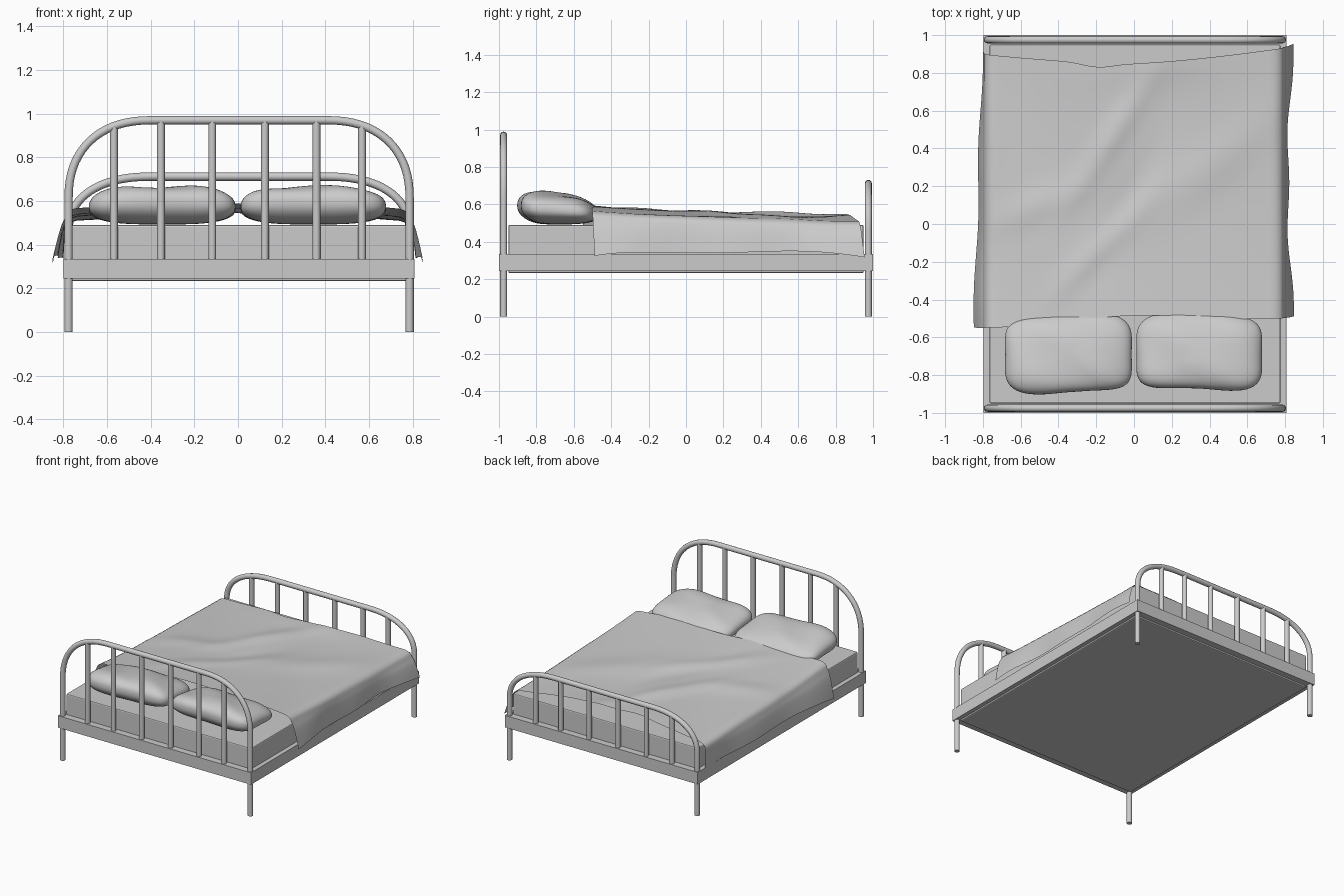
import bpy, bmesh, math
from mathutils import Vector

cube = bpy.data.objects.get("Cube")
if cube:
    bpy.data.objects.remove(cube, do_unlink=True)

grey = bpy.data.materials.new("plain grey")
grey.use_nodes = True
grey.diffuse_color = (0.6, 0.6, 0.6, 1)
grey.node_tree.nodes["Principled BSDF"].inputs["Base Color"].default_value = (0.6, 0.6, 0.6, 1)

MID = 0.005  # centre line of the bedstead


def finish(name, bm, smooth=False):
    mesh = bpy.data.meshes.new(name)
    bm.to_mesh(mesh)
    bm.free()
    mesh.materials.append(grey)
    obj = bpy.data.objects.new(name, mesh)
    bpy.context.collection.objects.link(obj)
    if smooth:
        for p in mesh.polygons:
            p.use_smooth = True
    return obj


def add_box(bm, lo, hi):
    lo, hi = Vector(lo), Vector(hi)
    for v in bmesh.ops.create_cube(bm, size=1)["verts"]:
        v.co = Vector(v.co[i] * (hi[i] - lo[i]) + (lo[i] + hi[i]) / 2 for i in range(3))
        v.co.x += MID


def tube(name, points, radius):
    curve = bpy.data.curves.new(name, "CURVE")
    curve.dimensions = "3D"
    curve.bevel_depth = radius
    curve.bevel_resolution = 4
    curve.use_fill_caps = True
    spline = curve.splines.new("POLY")
    spline.points.add(len(points) - 1)
    for p, (x, y, z) in zip(spline.points, points):
        p.co = (x + MID, y, z, 1)
    curve.materials.append(grey)
    obj = bpy.data.objects.new(name, curve)
    bpy.context.collection.objects.link(obj)
    bpy.ops.object.select_all(action="DESELECT")
    obj.select_set(True)
    bpy.context.view_layer.objects.active = obj
    bpy.ops.object.convert(target="MESH")
    bpy.ops.object.shade_smooth_by_angle(angle=math.radians(50))


# Head and foot ends: one bent tube with legs, plus upright bars
def bed_end(name, y, top, start):
    side = [(0.781, y, 0), (0.781, y, 0.25)]
    for i in range(19):
        a = math.pi / 2 * i / 18
        side.append((0.4 + 0.381 * math.cos(a) ** 0.87, y,
                     start + (top - start) * math.sin(a) ** 0.87))
    tube(name + "_tube", side + [(-x, yy, z) for x, yy, z in reversed(side)], 0.019)
    for i, x in enumerate((-0.573, -0.358, -0.123, 0.118, 0.354, 0.563)):
        drop = max(0, abs(x) - 0.4) / 0.381
        z = start + (top - start) * (1 - drop ** 2.3) ** (1 / 2.3)
        tube(f"{name}_bar_{i + 1}", [(x, y, 0.3), (x, y, z)], 0.018)


bed_end("headboard", -0.975, 0.97, 0.61)
bed_end("footboard", 0.975, 0.712, 0.46)

# Frame rails
bm = bmesh.new()
for s in (-1, 1):
    add_box(bm, (min(s * 0.803, s * 0.755), -1, 0.245), (max(s * 0.803, s * 0.755), 1, 0.335))
    add_box(bm, (-0.755, min(s, s * 0.945), 0.245), (0.755, max(s, s * 0.945), 0.335))
finish("frame_rails", bm)

# Mattress with softened edges
bm = bmesh.new()
add_box(bm, (-0.77, -0.95, 0.233), (0.77, 0.95, 0.49))
mattress = finish("mattress", bm)
bevel = mattress.modifiers.new("soft_edges", "BEVEL")
bevel.width = 0.008
bevel.segments = 2


# Pillows: squared-off spheres, thicker and raised at the head end
def soft(v, power):
    return math.copysign(abs(v) ** power, v)


def pillow(name, cx, cy, rx, ry, phase):
    bm = bmesh.new()
    bmesh.ops.create_uvsphere(bm, u_segments=56, v_segments=32, radius=1)
    for v in bm.verts:
        x, y, z = v.co
        r = math.hypot(x, y)
        px = py = 0
        if r > 1e-6:
            px, py = (soft(c / r, 0.5) * r ** 0.6 for c in (x, y))
        rr = r ** 0.6
        wave = 0.007 * math.sin(px * 5 + py * 3 + phase) * (1 - rr ** 4)
        # Top slopes down towards the blanket; underside lifts at the head end
        upper = 0.645 - 0.028 * py - 0.02 * max(0, py) ** 2
        lower = 0.493 + 0.05 * max(0, -py - 0.35) ** 2
        mid, half = (upper + lower) / 2, (upper - lower) / 2
        height = mid + half * soft(z, 0.85)
        if z > 0:
            height += wave + 0.012 * z
        v.co = (cx + rx * px * (1 - 0.03 * math.cos(py * 2)),
                cy + ry * py + 0.012 * math.sin(px * 3 + phase) * rr, height)
    finish(name, bm, True)


pillow("right_pillow", -0.347, -0.685, 0.345, 0.21, 0.4)
pillow("left_pillow", 0.345, -0.675, 0.342, 0.205, 2.2)


# Blanket: a thin sheet with loose folds, draped over both sides
def fold(x, y, px, py, angle, length, width):
    dx, dy = x - px, y - py
    along = dx * math.cos(angle) + dy * math.sin(angle)
    across = dy * math.cos(angle) - dx * math.sin(angle)
    return math.exp(-(along / length) ** 2 - (across / width) ** 2)


def blanket_point(s, t):
    side = 1 if s > 0 else -1
    a = abs(s)
    head = -0.505 + 0.03 * s + 0.02 * math.cos(s * 4)
    foot = 0.85 + 0.085 * a ** 1.5 + 0.02 * s - 0.022 * math.exp(-((s + 0.2) / 0.12) ** 2)
    y = head + (foot - head) * t
    # Height of the sheet and the reach of its hanging sides
    top = 0.515 + 0.055 * (1 - t) ** 2
    if side < 0:
        reach = 0.803 + 0.045 * (1 - t) + 0.006 * math.sin(t * 12)
    else:
        reach = 0.815 + 0.032 * (2 * t - 1) ** 2 + 0.007 * math.sin(t * 16)
    hem = 0.345 - 0.025 * (2 * t - 1) ** 4 + 0.006 * math.sin(t * 9 + side)
    flat, bend, drop = 0.76, 0.72, 0.045
    if a < flat:
        x = side * bend * a / flat
        z = top + 0.022 * (1 - (a / flat) ** 2)
    else:
        k = (a - flat) / (1 - flat)
        shoulder = 0.79
        if k < 0.45:
            q = k / 0.45 * math.pi / 2
            x = side * (bend + (shoulder - bend) * math.sin(q))
            z = top - drop * (1 - math.cos(q))
        else:
            q = (k - 0.45) / 0.55
            x = side * (shoulder + (reach - shoulder) * q ** 0.65)
            z = top - drop + (hem - top + drop) * q
    # Diagonal folds, fading out towards the hem
    loose = min(1, max(0, (1 - a) * 5))
    z += loose * (0.018 * fold(x, y, -0.12, 0.45, 1.0, 0.4, 0.07)
                  + 0.016 * fold(x, y, -0.15, -0.1, 0.8, 0.35, 0.07)
                  - 0.010 * fold(x, y, -0.05, 0.1, 1.1, 0.4, 0.08)
                  + 0.013 * fold(x, y, 0.4, 0.3, 0.7, 0.4, 0.12)
                  + 0.012 * fold(x, y, -0.5, 0.1, 0.4, 0.25, 0.09)
                  + 0.012 * fold(x, y, 0.1, 0.85, 0.1, 0.35, 0.12)
                  + 0.004 * math.sin(x * 9 + y * 5))
    return x, y, z


bm = bmesh.new()
cols, rows = 90, 70
grid = [[bm.verts.new(blanket_point(2 * i / cols - 1, j / rows)) for i in range(cols + 1)]
        for j in range(rows + 1)]
for j in range(rows):
    for i in range(cols):
        bm.faces.new((grid[j][i], grid[j][i + 1], grid[j + 1][i + 1], grid[j + 1][i]))
finish("blanket", bm, True)
